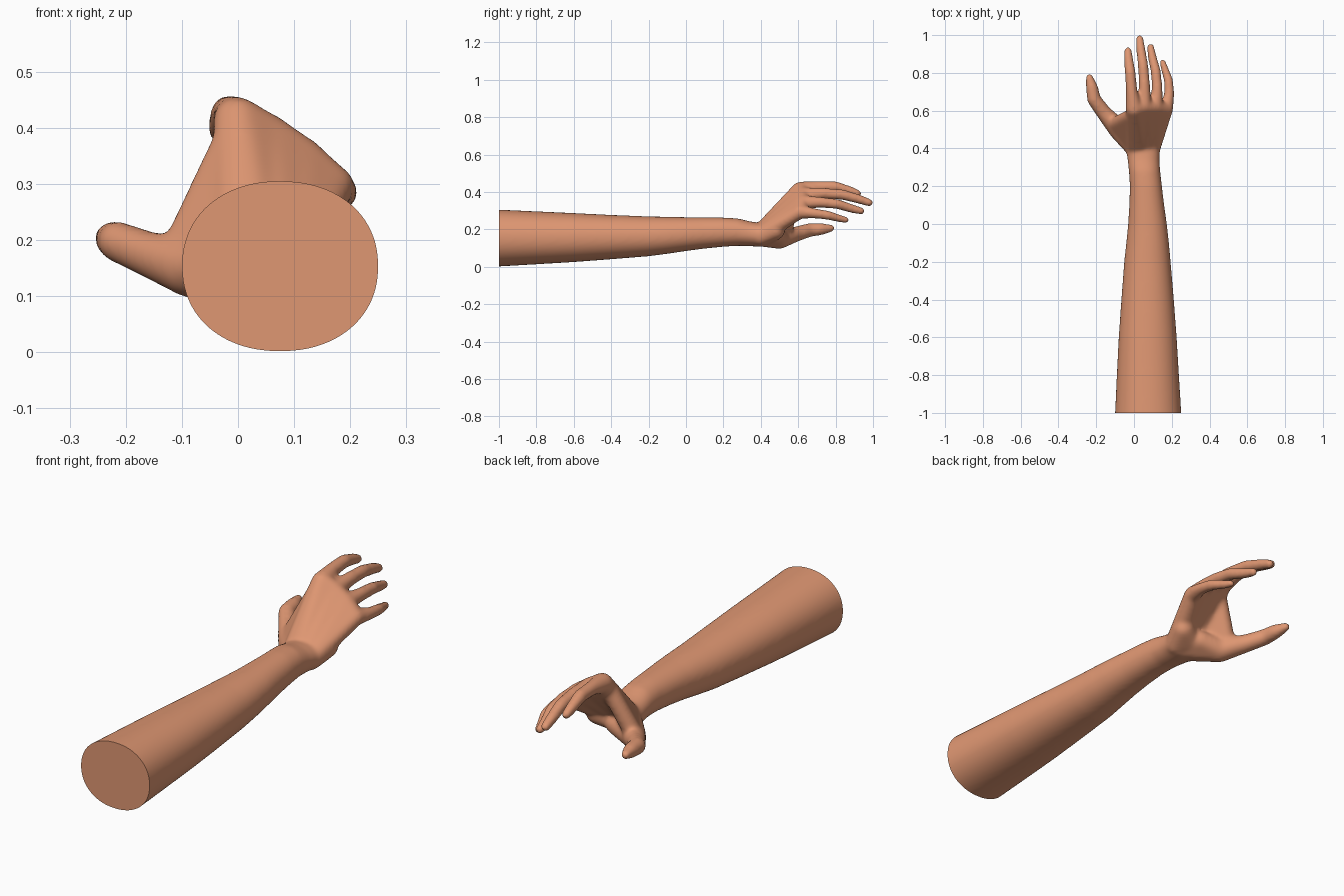
import bpy, bmesh, math
from mathutils import Vector, Matrix

if "Cube" in bpy.data.objects:
    bpy.data.objects.remove(bpy.data.objects["Cube"])

bm = bmesh.new()


def hull(*balls):
    """Closed convex skin around balls given as (x, y, z, radius)."""
    part = bmesh.new()
    for x, y, z, r in balls:
        bmesh.ops.create_icosphere(part, subdivisions=3, radius=r + 0.002,
                                   matrix=Matrix.Translation((x, y, z)))
    verts = list(part.verts)
    bmesh.ops.delete(part, geom=list(part.faces) + list(part.edges), context='EDGES_FACES')
    res = bmesh.ops.convex_hull(part, input=[v for v in verts if v.is_valid])
    bmesh.ops.delete(part, geom=[v for v in part.verts if not v.link_faces], context='VERTS')
    tmp = bpy.data.meshes.new("part")
    part.to_mesh(tmp)
    part.free()
    bm.from_mesh(tmp)
    bpy.data.meshes.remove(tmp)


def chain(balls):
    for a, b in zip(balls, balls[1:]):
        hull(a, b)


def ring(y, x0, x1, z0, z1, n=48, p=2.15):
    """Rounded cross-section of the forearm."""
    out = []
    for i in range(n):
        a = 2 * math.pi * i / n
        c, s = math.cos(a), math.sin(a)
        px = math.copysign(abs(c) ** (2 / p), c)
        pz = math.copysign(abs(s) ** (2 / p), s)
        out.append(bm.verts.new(((x0 + x1) / 2 + px * (x1 - x0) / 2, y,
                                 (z0 + z1) / 2 + pz * (z1 - z0) / 2)))
    return out


# Forearm: y, x range, z range (runs past the cut plane at y = -1)
sections = [
    (-1.06, -.103, .254, -.002, .308),
    (-0.80, -.091, .238, .013, .296),
    (-0.60, -.081, .226, .025, .287),
    (-0.40, -.067, .211, .040, .277),
    (-0.20, -.052, .194, .056, .269),
    (-0.10, -.041, .185, .069, .267),
    (0.00, -.031, .174, .084, .265),
    (0.10, -.025, .160, .097, .264),
    (0.20, -.022, .148, .107, .263),
    (0.28, -.027, .139, .112, .258),
    (0.34, -.034, .135, .110, .243),
    (0.41, -.043, .138, .106, .232),
]
rings = [ring(*s) for s in sections]
for a, b in zip(rings, rings[1:]):
    for i in range(len(a)):
        j = (i + 1) % len(a)
        bm.faces.new((a[i], a[j], b[j], b[i]))
bm.faces.new(rings[0])
bm.faces.new(rings[-1])
bmesh.ops.recalc_face_normals(bm, faces=bm.faces)

# Fingers: knuckle to tip
fingers = [
    [(0, .61, .410, .043), (-.012, .70, .427, .029), (-.02, .80, .428, .027),
     (-.03, .88, .405, .023), (-.032, .918, .391, .019)],
    [(.055, .62, .385, .037), (.055, .74, .392, .028), (.048, .84, .385, .026),
     (.035, .93, .360, .023), (.03, .981, .342, .019)],
    [(.115, .62, .345, .036), (.123, .72, .345, .027), (.115, .81, .335, .025),
     (.095, .89, .310, .022), (.088, .937, .298, .018)],
    [(.17, .61, .295, .036), (.187, .69, .285, .025), (.183, .76, .275, .023),
     (.163, .82, .258, .019), (.152, .857, .250, .016)],
]
for f in fingers:
    chain(f)

# Back of the hand: one slab between each pair of neighbouring knuckles
roots = [(.008, .40, .178, .047), (.04, .40, .178, .048),
         (.07, .40, .174, .046), (.096, .40, .168, .042)]
for i in range(3):
    hull(roots[i], roots[i + 1], fingers[i][0], fingers[i + 1][0])

# Heel of the palm, little-finger side
hull((.09, .40, .160, .046), (.115, .48, .195, .048), (.05, .45, .175, .050))

# Thumb with its fleshy base
thumb = [(.01, .40, .165, .052), (-.08, .50, .150, .053), (-.16, .59, .175, .039),
         (-.212, .66, .196, .035), (-.222, .72, .201, .031), (-.236, .777, .206, .018)]
chain(thumb)
hull((.05, .40, .160, .050), (.01, .40, .165, .052), (-.08, .50, .150, .053), (.02, .48, .170, .045))

# Web of skin between thumb and first finger
hull((.008, .41, .185, .045), (-.10, .53, .180, .036), (-.012, .575, .370, .034))

# Merge everything into one continuous skin
raw = bpy.data.meshes.new("arm_raw")
bm.to_mesh(raw)
bm.free()
obj = bpy.data.objects.new("arm_and_hand", raw)
bpy.context.collection.objects.link(obj)
mod = obj.modifiers.new("merge", 'REMESH')
mod.mode = 'VOXEL'
mod.voxel_size = 0.007
dg = bpy.context.evaluated_depsgraph_get()
skin = bpy.data.meshes.new_from_object(obj.evaluated_get(dg))
obj.modifiers.clear()

# Soften the joints, then cut the elbow end flat
bm = bmesh.new()
bm.from_mesh(skin)
for _ in range(12):
    bmesh.ops.smooth_vert(bm, verts=bm.verts, factor=0.5,
                          use_axis_x=True, use_axis_y=True, use_axis_z=True)
bmesh.ops.bisect_plane(bm, geom=bm.verts[:] + bm.edges[:] + bm.faces[:],
                       plane_co=Vector((0, -1, 0)), plane_no=Vector((0, -1, 0)),
                       clear_outer=True)
bmesh.ops.holes_fill(bm, edges=[e for e in bm.edges if e.is_boundary], sides=0)
bmesh.ops.recalc_face_normals(bm, faces=bm.faces)
bm.to_mesh(skin)
bm.free()
obj.data = skin
bpy.data.meshes.remove(raw)

# Skin colour
mat = bpy.data.materials.new("skin_tan")
mat.diffuse_color = (0.74, 0.31, 0.17, 1)
mat.use_nodes = True
mat.node_tree.nodes["Principled BSDF"].inputs["Base Color"].default_value = mat.diffuse_color
skin.materials.clear()
skin.materials.append(mat)

bpy.context.view_layer.objects.active = obj
obj.select_set(True)
bpy.ops.object.shade_smooth_by_angle(angle=math.radians(50))
